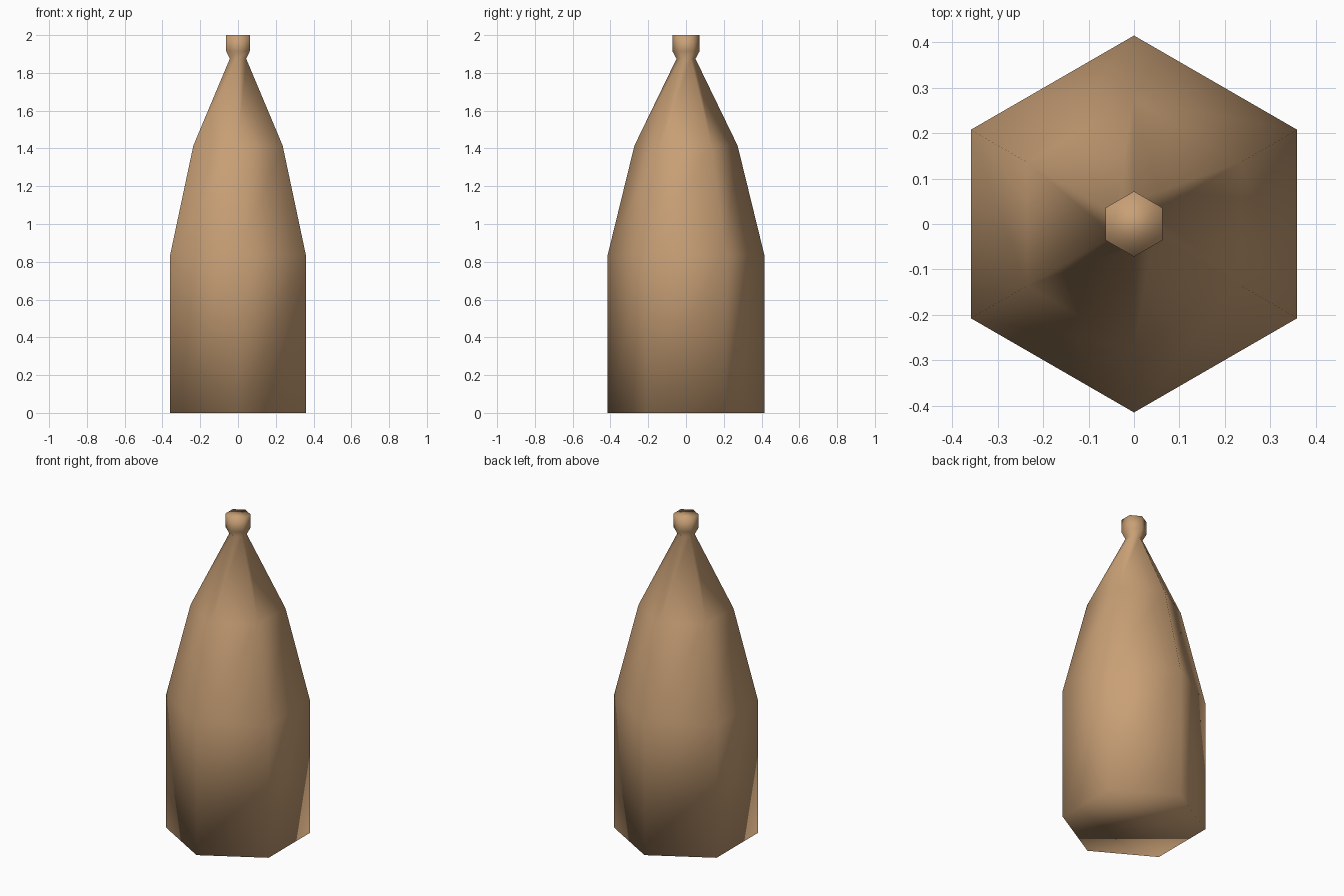
import bpy
import bmesh
from math import cos, sin, pi

cube = bpy.data.objects.get("Cube")
if cube:
    bpy.data.objects.remove(cube, do_unlink=True)

# Single tan material
tan = bpy.data.materials.new("tan")
color = (0.58, 0.35, 0.18, 1)
tan.use_nodes = True
tan.diffuse_color = color
bsdf = next(n for n in tan.node_tree.nodes if n.type == 'BSDF_PRINCIPLED')
bsdf.inputs["Base Color"].default_value = color

# Bottle outline as (corner radius, height): base, shoulder, taper, neck, lip
PROFILE = [(0.415, 0), (0.415, 0.835), (0.273, 1.415),
           (0.05, 1.875), (0.072, 1.915), (0.072, 2)]
SIDES = 6

# Stack hexagonal rings with corners on the front and back
bm = bmesh.new()
rings = []
for radius, z in PROFILE:
    angles = [pi / 2 + 2 * pi * i / SIDES for i in range(SIDES)]
    rings.append([bm.verts.new((radius * cos(a), radius * sin(a), z)) for a in angles])

# Walls between rings, then closed base and top
for low, high in zip(rings, rings[1:]):
    for i in range(SIDES):
        j = (i + 1) % SIDES
        bm.faces.new((low[i], low[j], high[j], high[i]))
bm.faces.new(rings[0][::-1])
bm.faces.new(rings[-1])

# Soft shading runs over every edge
for face in bm.faces:
    face.smooth = True

mesh = bpy.data.meshes.new("bottle")
bm.to_mesh(mesh)
bm.free()
mesh.materials.append(tan)
bottle = bpy.data.objects.new("bottle", mesh)
bpy.context.collection.objects.link(bottle)
